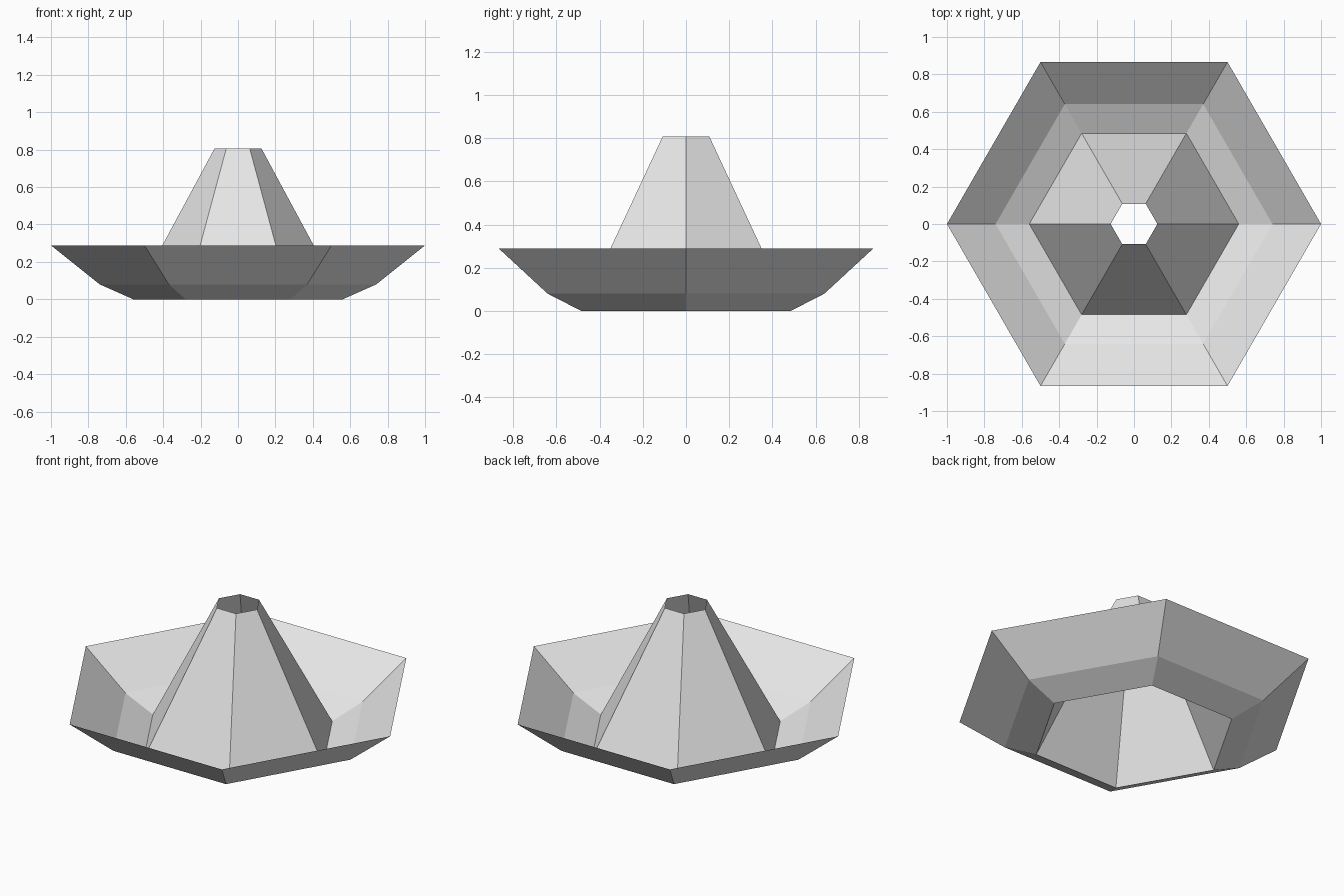
import bpy
import bmesh
from math import cos, sin, tau

cube = bpy.data.objects.get("Cube")
if cube:
    bpy.data.objects.remove(cube, do_unlink=True)

SIDES = 6

# One plain grey for the whole model
grey = bpy.data.materials.new("light_grey")
grey.use_nodes = True
colour = (0.8, 0.8, 0.8, 1)
grey.diffuse_color = colour
grey.node_tree.nodes["Principled BSDF"].inputs["Base Color"].default_value = colour


def hex_shell(name, profile):
    """Open, single-skin shell turned from (radius, height) points, flat shaded."""
    bm = bmesh.new()
    rings = [[bm.verts.new((r * cos(tau * i / SIDES), r * sin(tau * i / SIDES), z))
              for i in range(SIDES)] for r, z in profile]
    for lower, upper in zip(rings, rings[1:]):
        for i in range(SIDES):
            j = (i + 1) % SIDES
            bm.faces.new((lower[i], lower[j], upper[j], upper[i]))
    mesh = bpy.data.meshes.new(name)
    bm.normal_update()
    bm.to_mesh(mesh)
    bm.free()
    mesh.materials.append(grey)
    obj = bpy.data.objects.new(name, mesh)
    bpy.context.collection.objects.link(obj)
    return obj


# Upturned brim, from outer rim down to the base, then the open-topped cone
hex_shell("hexagonal_funnel_with_brim",
          [(1.0, 0.288), (0.74, 0.08), (0.56, 0), (0.125, 0.807)][::-1][::-1])
